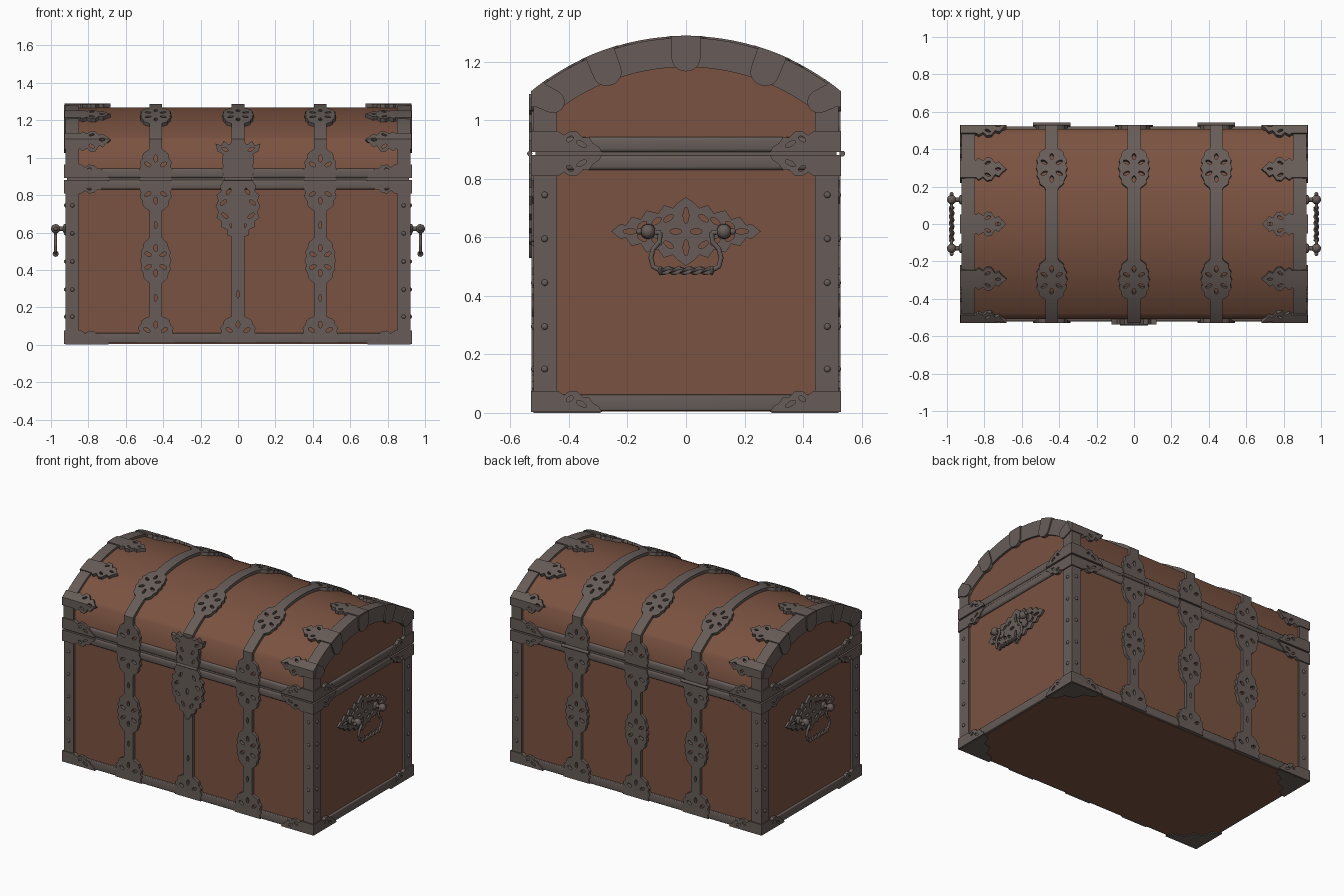
import bpy, bmesh, math
from math import sin, cos, pi, sqrt
from mathutils import Vector, Matrix
from mathutils.geometry import tessellate_polygon

if "Cube" in bpy.data.objects:
    bpy.data.objects.remove(bpy.data.objects["Cube"])

def material(name, col):
    m = bpy.data.materials.new(name)
    m.diffuse_color = (*col, 1)
    m.use_nodes = True
    m.node_tree.nodes["Principled BSDF"].inputs["Base Color"].default_value = m.diffuse_color
    return m

WOOD = material("brown wood", (0.195, 0.085, 0.052))
IRON = material("grey iron", (0.135, 0.108, 0.098))

# Frame surface: half width, half depth, lid arc radius and centre height
X, Y, R, CZ = 0.922, 0.522, 0.826, 0.456
A = math.asin(Y / R)
S, ZC = R * A, CZ + R * cos(A)
L = S + ZC - 0.892            # arc length from lid crown down to the seam

def finish(bm, name, mat, angle=35):
    me = bpy.data.meshes.new(name)
    bm.to_mesh(me)
    bm.free()
    me.materials.append(mat)
    ob = bpy.data.objects.new(name, me)
    bpy.context.collection.objects.link(ob)
    bpy.ops.object.select_all(action='DESELECT')
    ob.select_set(True)
    bpy.context.view_layer.objects.active = ob
    bpy.ops.object.shade_smooth_by_angle(angle=math.radians(angle))
    return ob

def merge(bm, part):
    bmesh.ops.recalc_face_normals(part, faces=part.faces[:])
    me = bpy.data.meshes.new("tmp")
    part.to_mesh(me)
    part.free()
    bm.from_mesh(me)
    bpy.data.meshes.remove(me)

def box(bm, x0, x1, y0, y1, z0, z1, bevel=0):
    p = bmesh.new()
    bmesh.ops.create_cube(p, size=1)
    for v in p.verts:
        v.co = ((x0 + x1) / 2 + v.co.x * (x1 - x0), (y0 + y1) / 2 + v.co.y * (y1 - y0),
                (z0 + z1) / 2 + v.co.z * (z1 - z0))
    if bevel:
        bmesh.ops.bevel(p, geom=p.edges[:], offset=bevel, segments=3, profile=0.5, affect='EDGES')
    merge(bm, p)

def ball(bm, c, r, scale=(1, 1, 1)):
    p = bmesh.new()
    bmesh.ops.create_uvsphere(p, u_segments=12, v_segments=8, radius=r)
    for v in p.verts:
        v.co = Vector(c) + Vector(v.co[i] * scale[i] for i in range(3))
    merge(bm, p)

def rod(bm, c, r, length, axis):
    p = bmesh.new()
    bmesh.ops.create_cone(p, cap_ends=True, segments=14, radius1=r, radius2=r, depth=length)
    rot = Vector((0, 0, 1)).rotation_difference(Vector(axis)).to_matrix().to_4x4()
    bmesh.ops.transform(p, matrix=Matrix.Translation(c) @ rot, verts=p.verts[:])
    merge(bm, p)

def plate(bm, outline, holes, place, w0, w1, cuts=()):
    """Pierced sheet drawn in (u, v), thick from w0 to w1, mapped into space by place."""
    p = bmesh.new()
    loops = [outline] + list(holes)
    tris = tessellate_polygon([[Vector((u, v, 0)) for u, v in l] for l in loops])
    flat = [q for l in loops for q in l]
    lo = [p.verts.new((u, v, w0)) for u, v in flat]
    hi = [p.verts.new((u, v, w1)) for u, v in flat]
    for t in tris:
        if len(set(t)) == 3:
            p.faces.new([hi[i] for i in t])
            p.faces.new([lo[i] for i in reversed(t)])
    k = 0
    for l in loops:
        n = len(l)
        for i in range(n):
            a, b = k + i, k + (i + 1) % n
            p.faces.new((lo[a], lo[b], hi[b], hi[a]))
        k += n
    for c in cuts:
        bmesh.ops.bisect_plane(p, geom=p.verts[:] + p.edges[:] + p.faces[:],
                               plane_co=(0, c, 0), plane_no=(0, 1, 0))
    for v in p.verts:
        v.co = place(*v.co)
    merge(bm, p)

def ellipse(u, v, a, b, rot=0, n=10):
    return [(u + a * cos(t) * cos(rot) - b * sin(t) * sin(rot),
             v + a * cos(t) * sin(rot) + b * sin(t) * cos(rot))
            for t in (2 * pi * i / n for i in range(n))]

def mirrored(half):           # (half width, v) list -> closed outline
    return half + [(-u, v) for u, v in reversed(half) if u > 1e-6]

def lid_map(s, w):            # arc length over the lid -> (y, z)
    sg, d = (1 if s >= 0 else -1), abs(s)
    if abs(d - S) < 3e-4:
        h = (A + pi / 2) / 2
        w /= cos((pi / 2 - A) / 2)
        return sg * (Y + w * sin(h)), ZC + w * cos(h)
    if d < S:
        return (R + w) * sin(s / R), CZ + (R + w) * cos(s / R)
    return sg * (Y + w), ZC - (d - S)

def lid_profile(y, r, z0, n=28):
    a = math.asin(y / r)
    arc = [(r * sin(t), CZ + r * cos(t)) for t in (a * (2 * i / n - 1) for i in range(n + 1))]
    return [(-y, z0)] + arc + [(y, z0)]

def strap(lo, hi, bulges, slots):
    """Strap outline swelling into pierced ornaments."""
    def half(v):
        w = 0.034
        for c, hl, W in bulges:
            t = (v - c) / hl
            if abs(t) < 1:
                w = max(w, 0.034 + (W - 0.034) * sqrt(1 - t * t) * (1 + 0.1 * cos(5 * pi * t)))
        return w
    n = round((hi - lo) / 0.011)
    out = mirrored([(half(v), v) for v in (lo + (hi - lo) * i / n for i in range(n + 1))])
    holes = [ellipse(0, v, 0.007, 0.02) for v in slots]
    for c, hl, W in bulges:
        for k in range(6):
            t = k * pi / 3 + pi / 6
            v = c + 0.58 * hl * sin(t)
            if lo + 0.025 < v < hi - 0.025:
                holes.append(ellipse(0.58 * W * cos(t), v, 0.019, 0.01, t))
    return out, holes

# Wooden body, floor and domed lid
bm = bmesh.new()
box(bm, -0.908, 0.908, -0.508, 0.508, 0.02, 0.885)
box(bm, -0.905, 0.905, -0.505, 0.505, 0.005, 0.03)
finish(bm, "wooden_body", WOOD)
bm = bmesh.new()
plate(bm, lid_profile(0.508, 0.812, 0.885), [], lambda u, v, w: (w, u, v), -0.908, 0.908)
finish(bm, "wooden_lid", WOOD, 60)

# Iron rails and corner posts
bm = bmesh.new()
box(bm, -X, X, -Y, Y, 0.008, 0.062, 0.005)
box(bm, -X, X, -Y, Y, 0.83, 0.881, 0.012)
box(bm, -X, X, -Y, Y, 0.891, 0.943, 0.012)
box(bm, -0.915, 0.915, -0.515, 0.515, 0.875, 0.9)
for sx in (-1, 1):
    for sy in (-1, 1):
        xs, ys = sorted((sx * 0.85, sx * (X - 0.001))), sorted((sy * 0.44, sy * (Y - 0.001)))
        box(bm, *xs, *ys, 0.02, 0.85)
finish(bm, "iron_rails_and_posts", IRON)

# Arched end bands of the lid
bm = bmesh.new()
ring = lid_profile(Y, R, 0.9) + lid_profile(0.44, 0.726, 0.9)[::-1]
for sx in (-1, 1):
    plate(bm, ring, [], lambda u, v, w: (sx * w, u, v), 0.85, X)
finish(bm, "lid_end_bands", IRON)

# Straps over the lid, front and back
bm = bmesh.new()
lid_o, lid_h = strap(-L, L, [(c, 0.11, 0.08) for c in (-0.307, 0.307)] +
                     [(s * (L - 0.04), 0.11, 0.085) for s in (-1, 1)], [])
cuts = [-S, S] + [i * 0.055 for i in range(-10, 11)]
full = strap(0.008, 0.882, [(0.05, 0.1, 0.095), (0.45, 0.115, 0.08), (0.84, 0.12, 0.085)], [0.25, 0.64])
plain = strap(0.008, 0.882, [(0.05, 0.1, 0.095)], [0.27])
for x0 in (-0.44, 0, 0.44):
    plate(bm, lid_o, lid_h, lambda u, v, w: (x0 + u, *lid_map(v, w)), -0.022, 0.006, cuts)
    for sy in (-1, 1):
        o, h = plain if (x0 == 0 and sy < 0) else full
        plate(bm, o, h, lambda u, v, w: (x0 + u, sy * (Y + w), v), -0.022, 0.006)
finish(bm, "iron_straps", IRON)

# Leaf-shaped corner plates at the base and along the seam
bm = bmesh.new()
leaf = [(-0.006, 0), (0.235, 0), (0.225, 0.018), (0.205, 0.03), (0.19, 0.052), (0.17, 0.05),
        (0.15, 0.07), (0.125, 0.072), (0.105, 0.058), (0.085, 0.072), (-0.006, 0.072)]
leaf_h = [ellipse(0.165, 0.028, 0.02, 0.008, -0.5), ellipse(0.125, 0.045, 0.014, 0.008, 0.6)]
for z0, d in ((0.003, 1), (0.881, -1), (0.891, 1)):
    for a in (-1, 1):
        for b in (-1, 1):
            plate(bm, leaf, leaf_h, lambda u, v, w: (a * (X - u), b * (Y + w), z0 + d * v), -0.022, 0.007)
            plate(bm, leaf, leaf_h, lambda u, v, w: (a * (X + w), b * (Y - u), z0 + d * v), -0.022, 0.007)
finish(bm, "corner_leaf_plates", IRON)

# Clips gripping the lid ends: pointed on top, rounded tongue on the end face
bm = bmesh.new()
clip_half = [(-0.006, 0.05), (0.08, 0.05), (0.09, 0.062), (0.115, 0.045), (0.135, 0.066), (0.16, 0.062),
             (0.18, 0.032), (0.2, 0.042), (0.215, 0.022), (0.24, 0)]
clip = clip_half + [(u, -v) for u, v in clip_half[-2::-1]]
clip_h = [ellipse(0.14, s * 0.034, 0.016, 0.008, s * 0.5) for s in (-1, 1)] + [ellipse(0.195, 0, 0.015, 0.007)]
for sx in (-1, 1):
    for c, a in ((0, 0), (0.3, 0.36), (-0.3, -0.36), (S, (A + pi / 2) / 2), (-S, -(A + pi / 2) / 2)):
        corner = abs(c) == S
        plate(bm, clip, clip_h, lambda u, v, w: (sx * (X - u), *lid_map(c + v, w)),
              -0.022, 0.007, (-0.04, -0.02, 0, 0.02, 0.04))
        py, pz = lid_map(c, 0)
        u0, hw = (0.02, 0.042) if corner else (0, 0.052)
        tongue = [(u0, hw), (u0, -hw)] + [(0.07 + 0.045 * sin(t), -hw * cos(t) * 0.95)
                                          for t in (pi * i / 12 for i in range(13))]
        plate(bm, tongue, [], lambda u, v, w: (sx * (X + w), py - u * sin(a) + v * cos(a),
                                               pz - u * cos(a) - v * sin(a)), -0.02, 0.008)
finish(bm, "lid_end_clips", IRON)

# Lock plate, hasp and hinge barrels
bm = bmesh.new()
lower = mirrored([(0, 0.53), (0.02, 0.55), (0.03, 0.575), (0.055, 0.585), (0.06, 0.615), (0.09, 0.63),
                  (0.09, 0.66), (0.115, 0.68), (0.105, 0.71), (0.12, 0.74), (0.105, 0.77), (0.115, 0.8),
                  (0.09, 0.82), (0.095, 0.85), (0.075, 0.882)])
upper = mirrored([(0.075, 0.891), (0.085, 0.93), (0.07, 0.96), (0.085, 0.99), (0.08, 1.02), (0.11, 1.035),
                  (0.12, 1.075), (0.09, 1.065), (0.075, 1.09), (0.05, 1.07), (0.03, 1.085), (0, 1.075)])
low_h = [ellipse(s * u, v, 0.02, 0.009, s * r) for s in (-1, 1)
         for u, v, r in ((0.03, 0.63, 1), (0.07, 0.69, 0.7), (0.078, 0.76, -0.7), (0.05, 0.82, -1))]
up_h = [ellipse(s * u, v, 0.018, 0.008, s * r) for s in (-1, 1)
        for u, v, r in ((0.045, 0.93, 1), (0.04, 0.99, 1), (0.07, 1.045, 0.5))]
front = lambda u, v, w: (u, -(Y + w), v)
plate(bm, lower, low_h + [ellipse(0, 0.72, 0.01, 0.022)], front, -0.005, 0.014)
plate(bm, upper, up_h, front, -0.016, 0.014)
rod(bm, (0, -Y - 0.012, 0.886), 0.009, 0.15, (1, 0, 0))
for x0 in (-0.44, 0.44):
    rod(bm, (x0, Y + 0.012, 0.886), 0.01, 0.2, (1, 0, 0))
finish(bm, "lock_and_hinges", IRON)

# Rivets on the posts
bm = bmesh.new()
for a in (-1, 1):
    for b in (-1, 1):
        for z in (0.15, 0.295, 0.445, 0.595, 0.745):
            ball(bm, (a * X, b * 0.483, z), 0.011, (0.7, 1, 1))
            ball(bm, (a * 0.886, b * Y, z), 0.011, (1, 0.7, 1))
finish(bm, "rivets", IRON)

# Corner plates under the floor
bm = bmesh.new()
foot = [(0, 0), (0.23, 0), (0.21, 0.05), (0.15, 0.07), (0.13, 0.13), (0.07, 0.15), (0.05, 0.21), (0, 0.23)]
for a in (-1, 1):
    for b in (-1, 1):
        plate(bm, foot, [], lambda u, v, w: (a * (X - u), b * (Y - v), w), 0, 0.01)
finish(bm, "floor_corner_plates", IRON)

# End handles: pierced plate, knobs, bail and twisted grip
bm = bmesh.new()
q = [(0.255, 0), (0.225, 0.025), (0.205, 0.022), (0.185, 0.05), (0.155, 0.042), (0.135, 0.072), (0.095, 0.062),
     (0.075, 0.09), (0.045, 0.08), (0.025, 0.1), (0, 0.118)]
top = q + [(-u, v) for u, v in q[-2::-1]]
rhomb = top + [(u, -v) for u, v in top[-2:0:-1]]
rh = [ellipse(0, s * 0.055, 0.01, 0.028) for s in (-1, 1)] + [ellipse(s * 0.035, 0, 0.02, 0.01) for s in (-1, 1)]
rh += [ellipse(s * 0.19, 0, 0.025, 0.009) for s in (-1, 1)]
rh += [ellipse(s * u, t * v, 0.019, 0.009, -s * t * 0.6) for s in (-1, 1) for t in (-1, 1)
       for u, v in ((0.06, 0.045), (0.15, 0.022), (0.1, 0.035))]
for a in (-1, 1):
    plate(bm, rhomb, rh, lambda u, v, w: (a * w, u, 0.62 + v), 0.9, 0.922)
    for s in (-1, 1):
        rod(bm, (a * 0.945, s * 0.13, 0.62), 0.012, 0.06, (1, 0, 0))
        ball(bm, (a * 0.925, s * 0.13, 0.62), 0.026, (0.5, 1, 1))
        ball(bm, (a * 0.975, s * 0.13, 0.62), 0.025)
        ball(bm, (a * 0.975, s * 0.16, 0.62), 0.011)
        pts = [Vector((a * 0.975, s * y, z)) for y, z in ((0.13, 0.62), (0.088, 0.615), (0.09, 0.585),
               (0.112, 0.56), (0.12, 0.53), (0.112, 0.5), (0.085, 0.486))]
        for p0, p1 in zip(pts, pts[1:]):
            rod(bm, (p0 + p1) / 2, 0.008, (p1 - p0).length + 0.004, p1 - p0)
        ball(bm, (a * 0.975, s * 0.088, 0.486), 0.016, (1, 0.5, 1))
    grip = bmesh.new()
    rings = []
    for i in range(41):
        rings.append([grip.verts.new((a * 0.975 + r * cos(t), -0.085 + 0.17 * i / 40, 0.486 + r * sin(t)))
                      for k in range(12) for t in (k * pi / 6 + i * 0.25,)
                      for r in (0.011 + 0.004 * cos(k * pi / 2),)])
    for r0, r1 in zip(rings, rings[1:]):
        for k in range(12):
            grip.faces.new((r0[k], r0[(k + 1) % 12], r1[(k + 1) % 12], r1[k]))
    merge(bm, grip)
finish(bm, "end_handles", IRON)
